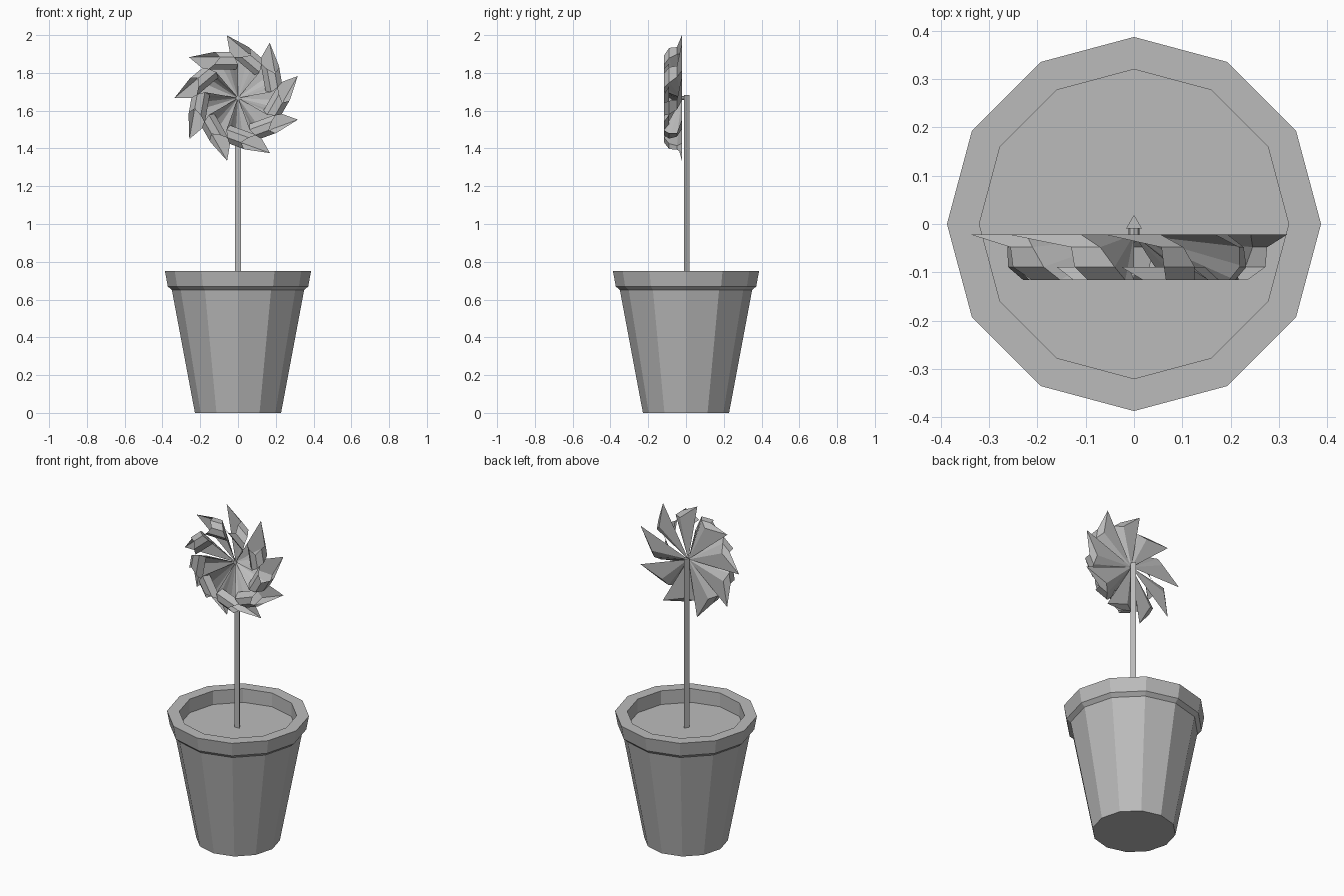
import bpy, bmesh, math
from mathutils import Matrix, Vector

cube = bpy.data.objects.get("Cube")
if cube:
    bpy.data.objects.remove(cube)

grey = bpy.data.materials.new("plain_grey")
grey.use_nodes = True
grey.diffuse_color = (0.5, 0.5, 0.5, 1)
grey.node_tree.nodes["Principled BSDF"].inputs["Base Color"].default_value = (0.5, 0.5, 0.5, 1)


def finish(name, bm, fix_normals=True):
    if fix_normals:
        bmesh.ops.recalc_face_normals(bm, faces=bm.faces)
    mesh = bpy.data.meshes.new(name)
    bm.to_mesh(mesh)
    bm.free()
    mesh.materials.append(grey)
    obj = bpy.data.objects.new(name, mesh)
    bpy.context.collection.objects.link(obj)
    return obj


def lathe(name, profile, sides, start=0.0):
    """Revolve (radius, height) points about z and cap both ends."""
    bm = bmesh.new()
    rings = []
    for r, z in profile:
        angles = [start + math.tau * i / sides for i in range(sides)]
        rings.append([bm.verts.new((r * math.cos(a), r * math.sin(a), z)) for a in angles])
    for low, high in zip(rings, rings[1:]):
        for i in range(sides):
            j = (i + 1) % sides
            bm.faces.new((low[i], low[j], high[j], high[i]))
    bm.faces.new(rings[0][::-1])
    bm.faces.new(rings[-1])
    return finish(name, bm)


# Flower pot with a rim, closed by the flat soil surface
lathe("pot", [(0.228, 0), (0.35, 0.65), (0.372, 0.67), (0.387, 0.752),
              (0.32, 0.752), (0.32, 0.67)], 12)

# Three-sided stick and the pin that holds the wheel
lathe("stick", [(0.019, 0.66), (0.019, 1.682)], 3, math.pi / 2)
HUB = 1.667
pin = lathe("pin", [(0.011, 0.008), (0.011, 0.028)], 8)
pin.data.transform(Matrix.Translation((0, 0, HUB)) @ Matrix.Rotation(math.pi / 2, 4, 'X'))

# Wheel of curled blades: each rolls forward over part of an octagon and
# its inner side fans back to the hub. Entries: left x, right x, y, height.
curl = [(-0.259, -0.109, -0.022, 0.216),
        (-0.13, -0.07, -0.048, 0.243),
        (-0.123, -0.04, -0.089, 0.243),
        (-0.095, -0.018, -0.116, 0.216),
        (-0.125, 0.0, -0.116, 0.178),
        (-0.16, 0.0, -0.089, 0.15)]
BLADES = 9
bm = bmesh.new()
for k in range(BLADES):
    turn = Matrix.Translation((0, 0, HUB)) @ Matrix.Rotation(math.tau * k / BLADES, 4, 'Y')
    put = lambda x, y, z: bm.verts.new(turn @ Vector((x, y, z)))
    hub = put(0, curl[0][2], 0)
    left = [put(a, y, z) for a, b, y, z in curl]
    right = [put(b, y, z) for a, b, y, z in curl]
    bm.faces.new((hub, right[0], left[0]))
    for i in range(len(curl) - 1):
        bm.faces.new((left[i], right[i], right[i + 1], left[i + 1]))
        bm.faces.new((hub, right[i + 1], right[i]))
finish("pinwheel", bm, fix_normals=False)
